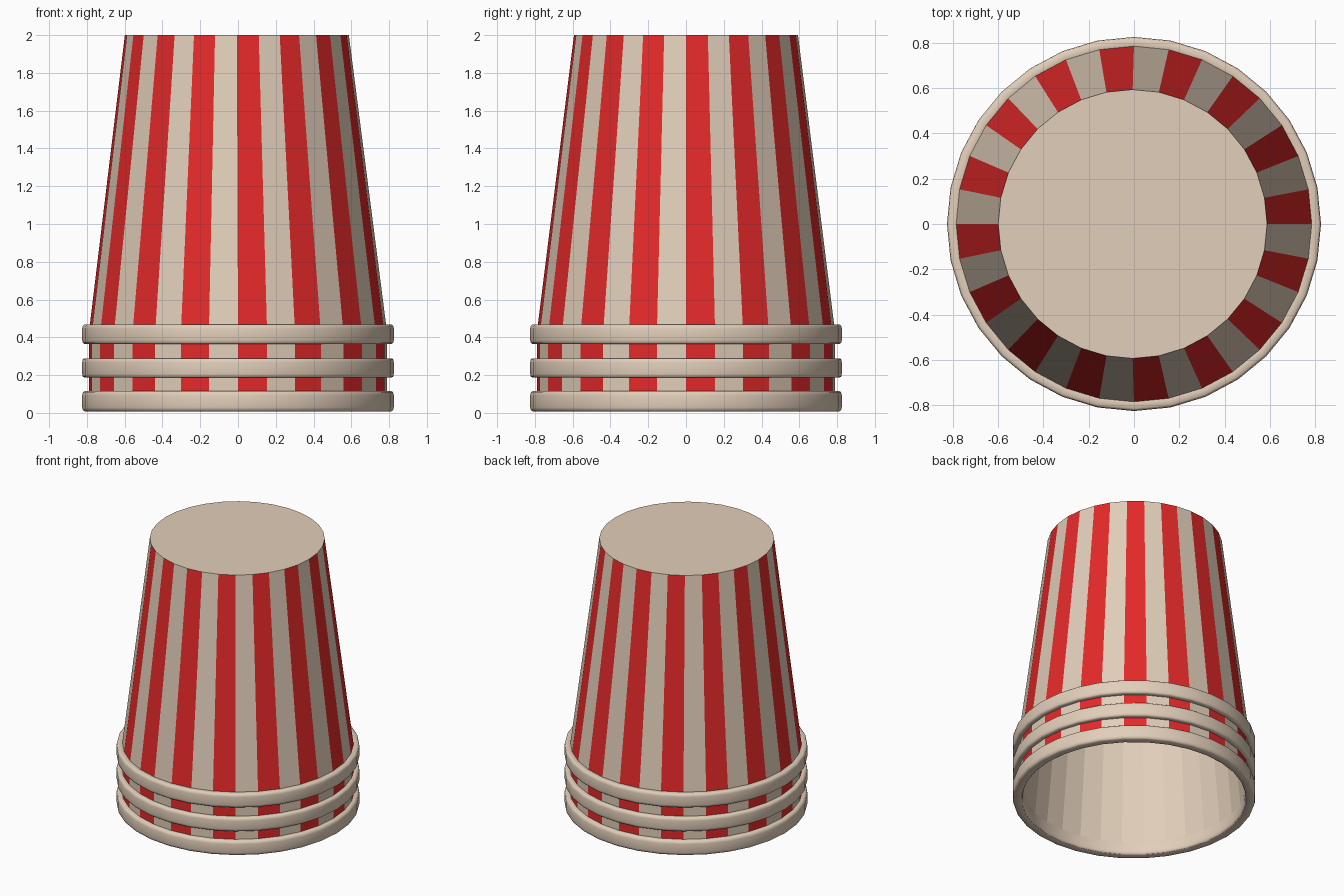
import bpy, bmesh, math

if "Cube" in bpy.data.objects:
    bpy.data.objects.remove(bpy.data.objects["Cube"])

N = 32  # sides; one side per stripe


def mat(name, rgb):
    m = bpy.data.materials.new(name)
    m.diffuse_color = (*rgb, 1)
    m.use_nodes = True
    m.node_tree.nodes["Principled BSDF"].inputs["Base Color"].default_value = m.diffuse_color
    return m


cream = mat("cream", (0.76, 0.62, 0.49))
red = mat("red", (0.78, 0.022, 0.022))


def lathe(name, profile, closed=False, stripe_spans=(), smooth=False):
    """Spin (radius, z, x shift) points round z; cap the ends unless closed."""
    bm = bmesh.new()
    rings = []
    for r, z, dx in profile:
        rings.append([bm.verts.new((dx + r * math.cos(2 * math.pi * i / N),
                                    r * math.sin(2 * math.pi * i / N), z)) for i in range(N)])
    count = len(rings)
    for k in range(count if closed else count - 1):
        a, b = rings[k], rings[(k + 1) % count]
        for i in range(N):
            j = (i + 1) % N
            f = bm.faces.new((a[i], a[j], b[j], b[i]))
            if k in stripe_spans and i % 2 == 0:
                f.material_index = 1
    if not closed:
        bm.faces.new(rings[0])
        bm.faces.new(rings[-1])
    bmesh.ops.recalc_face_normals(bm, faces=bm.faces)
    me = bpy.data.meshes.new(name)
    bm.to_mesh(me)
    bm.free()
    me.materials.append(cream)
    me.materials.append(red)
    if smooth:
        for p in me.polygons:
            p.use_smooth = True
    ob = bpy.data.objects.new(name, me)
    bpy.context.collection.objects.link(ob)
    return ob


# Hollow striped cup: inner ceiling, straight inner wall, rim, outer wall, top
lathe("cup_body", [(0.575, 1.975, -0.006), (0.765, 0.01, 0),
                   (0.79, 0.01, 0), (0.79, 0.42, 0), (0.593, 2.0, -0.006)],
      stripe_spans=(2, 3))

# Three rounded rings round the mouth
for name, z, inner in (("rim_ring", 0.062, 0.755),
                       ("middle_ring", 0.238, 0.77),
                       ("upper_ring", 0.416, 0.77)):
    half = 0.054 if name == "rim_ring" else 0.051
    mid, w = (0.825 + inner) / 2, (0.825 - inner) / 2
    prof = []
    for i in range(12):
        a = 2 * math.pi * (i + 0.5) / 12
        c, s = math.cos(a), math.sin(a)
        # superellipse section: flat sides with rounded corners
        prof.append((mid + w * math.copysign(abs(c) ** 0.4, c) / 0.986,
                     z + half * math.copysign(abs(s) ** 0.4, s) / 0.986, 0))
    lathe(name, prof, closed=True, smooth=True)
